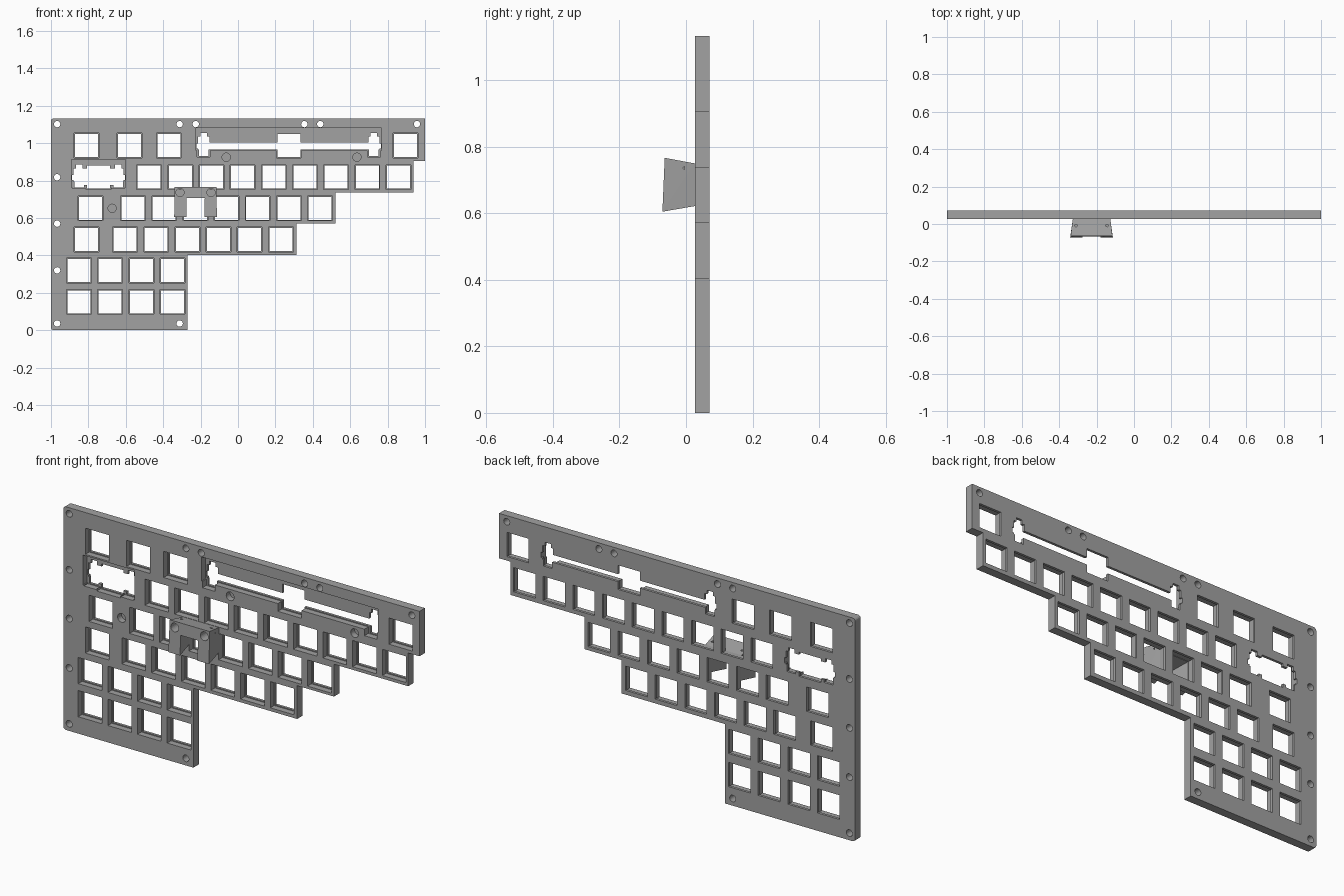
import bpy, bmesh
from mathutils import Matrix, Vector

if "Cube" in bpy.data.objects:
    bpy.data.objects.remove(bpy.data.objects["Cube"], do_unlink=True)

grey = bpy.data.materials.new("mid grey")
grey.use_nodes = True
COLOUR = (0.36, 0.36, 0.36, 1)
grey.diffuse_color = COLOUR
grey.node_tree.nodes["Principled BSDF"].inputs["Base Color"].default_value = COLOUR

FRONT, STEP, BACK = 0.027, 0.058, 0.071   # plate front, inner ledge, plate back
U = 0.1666                                # key pitch


def make(name, bm):
    bmesh.ops.recalc_face_normals(bm, faces=bm.faces)
    me = bpy.data.meshes.new(name)
    bm.to_mesh(me)
    bm.free()
    me.materials.append(grey)
    ob = bpy.data.objects.new(name, me)
    bpy.context.collection.objects.link(ob)
    return ob


def box(bm, x0, x1, z0, z1, y0, y1):
    size = Matrix.Diagonal((x1 - x0, y1 - y0, z1 - z0, 1))
    mid = Vector((x0 + x1, y0 + y1, z0 + z1)) / 2
    bmesh.ops.create_cube(bm, size=1, matrix=Matrix.Translation(mid) @ size)


def through(x0, x1, z0, z1):
    box(holes, x0, x1, z0, z1, 0, 0.1)


def pocket(x0, x1, z0, z1):
    box(pockets, x0, x1, z0, z1, 0, STEP)


def drill(bm, x, z, r, y0, y1):
    turn = Matrix.Translation((x, (y0 + y1) / 2, z)) @ Matrix.Rotation(1.5707963, 4, 'X')
    bmesh.ops.create_cone(bm, cap_ends=True, segments=24, radius1=r, radius2=r,
                          depth=y1 - y0, matrix=turn)


def hull(bm, points):
    verts = [bm.verts.new(p) for p in points]
    bmesh.ops.convex_hull(bm, input=verts)


def cut(ob, bm):
    cutter = make("cutter", bm)
    cutter.hide_render = True
    mod = ob.modifiers.new("cut", 'BOOLEAN')
    mod.object = cutter
    mod.operation = 'DIFFERENCE'
    mod.solver = 'EXACT'
    mod.use_self = True
    dg = bpy.context.evaluated_depsgraph_get()
    result = bpy.data.meshes.new_from_object(ob.evaluated_get(dg))
    ob.modifiers.clear()
    ob.data = result
    bpy.data.objects.remove(cutter, do_unlink=True)


# Stepped plate outline, extruded, with the outer corners rounded
bm = bmesh.new()
outline = [(-1, 0), (-0.27, 0), (-0.27, 0.403), (0.313, 0.403), (0.313, 0.572),
           (0.52, 0.572), (0.52, 0.736), (0.937, 0.736), (0.937, 0.905),
           (1, 0.905), (1, 1.133), (-1, 1.133)]
face = bm.faces.new([bm.verts.new((x, FRONT, z)) for x, z in outline])
ext = bmesh.ops.extrude_face_region(bm, geom=[face])
for v in ext["geom"]:
    if isinstance(v, bmesh.types.BMVert):
        v.co.y = BACK
corners = [e for e in bm.edges if all(v.co.x < -0.99 for v in e.verts)
           and abs(e.verts[0].co.z - e.verts[1].co.z) < 0.001]
bmesh.ops.bevel(bm, geom=corners, offset=0.015, segments=4, profile=0.5, affect='EDGES')
plate = make("switch_plate", bm)

holes, pockets = bmesh.new(), bmesh.new()

# Key openings: narrow at the back, wider at the front
rows = [(0.987, [-0.81, -0.58, -0.37, 0.895]),
        (0.818, [-0.475 + U * i for i in range(9)]),
        (0.652, [-0.789] + [-0.561 + U * i for i in range(7)]),
        (0.486, [-0.81] + [-0.604 + U * i for i in range(6)]),
        (0.320, [-0.85 + U * i for i in range(4)]),
        (0.152, [-0.85 + U * i for i in range(4)])]
for z, xs in rows:
    for x in xs:
        through(x - 0.0615, x + 0.0615, z - 0.0615, z + 0.0615)
        pocket(x - 0.0665, x + 0.0665, z - 0.0665, z + 0.0665)


# Wide-key openings with a stabiliser head on each side
def wide_key(cx, cz, reach, bar_low, bar_high, pocket_low):
    through(cx - 0.0615, cx + 0.0615, cz - 0.0615, cz + 0.0615)
    pocket(cx - 0.0665, cx + 0.0665, cz - 0.0665, cz + 0.07)
    through(cx - reach, cx + reach, cz + bar_low, cz + bar_high)
    pocket(cx - reach - 0.04, cx + reach + 0.04, cz + pocket_low, cz + 0.095)
    for s in (-1, 1):
        x = cx + s * reach
        through(x - 0.03, x + 0.03, cz - 0.022, cz + 0.048)
        through(x - 0.025, x + 0.025, cz - 0.055, cz)
        through(x - 0.017, x + 0.017, cz, cz + 0.068)
        tip = x + s * 0.038
        through(min(x, tip), max(x, tip), cz - 0.015, cz + 0.012)
        pocket(x - 0.035, x + 0.035, cz - 0.06, cz + 0.05)


wide_key(0.2715, 0.987, 0.455, -0.022, 0.016, -0.027)
wide_key(-0.745, 0.818, 0.104, -0.042, 0.048, -0.055)

# Screw holes along the rim
for x in (-0.967, -0.312, -0.226, 0.355, 0.44, 0.957):
    drill(holes, x, 1.102, 0.017, 0, 0.1)
for x, z in ((-0.967, 0.818), (-0.967, 0.57), (-0.967, 0.32), (-0.967, 0.036), (-0.312, 0.036)):
    drill(holes, x, z, 0.017, 0, 0.1)

# Blind holes in the front face
for x, z in ((-0.063, 0.925), (0.636, 0.925), (-0.673, 0.652)):
    drill(pockets, x, z, 0.022, 0, STEP)

cut(plate, pockets)
cut(plate, holes)

# Flared bracket standing off the front face
MX = -0.227
bm = bmesh.new()
hull(bm, [(MX + s * w, y, z) for s in (-1, 1) for w, y, z in
          ((0.1, FRONT, 0.622), (0.1, FRONT, 0.75), (0.114, -0.071, 0.605), (0.112, -0.064, 0.767))])
bracket = make("front_bracket", bm)

# Slot between its legs, and two screw sockets
slot = bmesh.new()
hull(slot, [(MX + s * w, y, z) for s in (-1, 1) for w, y, z in
            ((0.066, 0.04, 0.5), (0.066, 0.04, 0.718), (0.044, -0.1, 0.5), (0.044, -0.1, 0.702))])
cut(bracket, slot)
sockets = bmesh.new()
for s in (-1, 1):
    drill(sockets, MX + s * 0.083, 0.736, 0.022, -0.1, -0.005)
cut(bracket, sockets)
